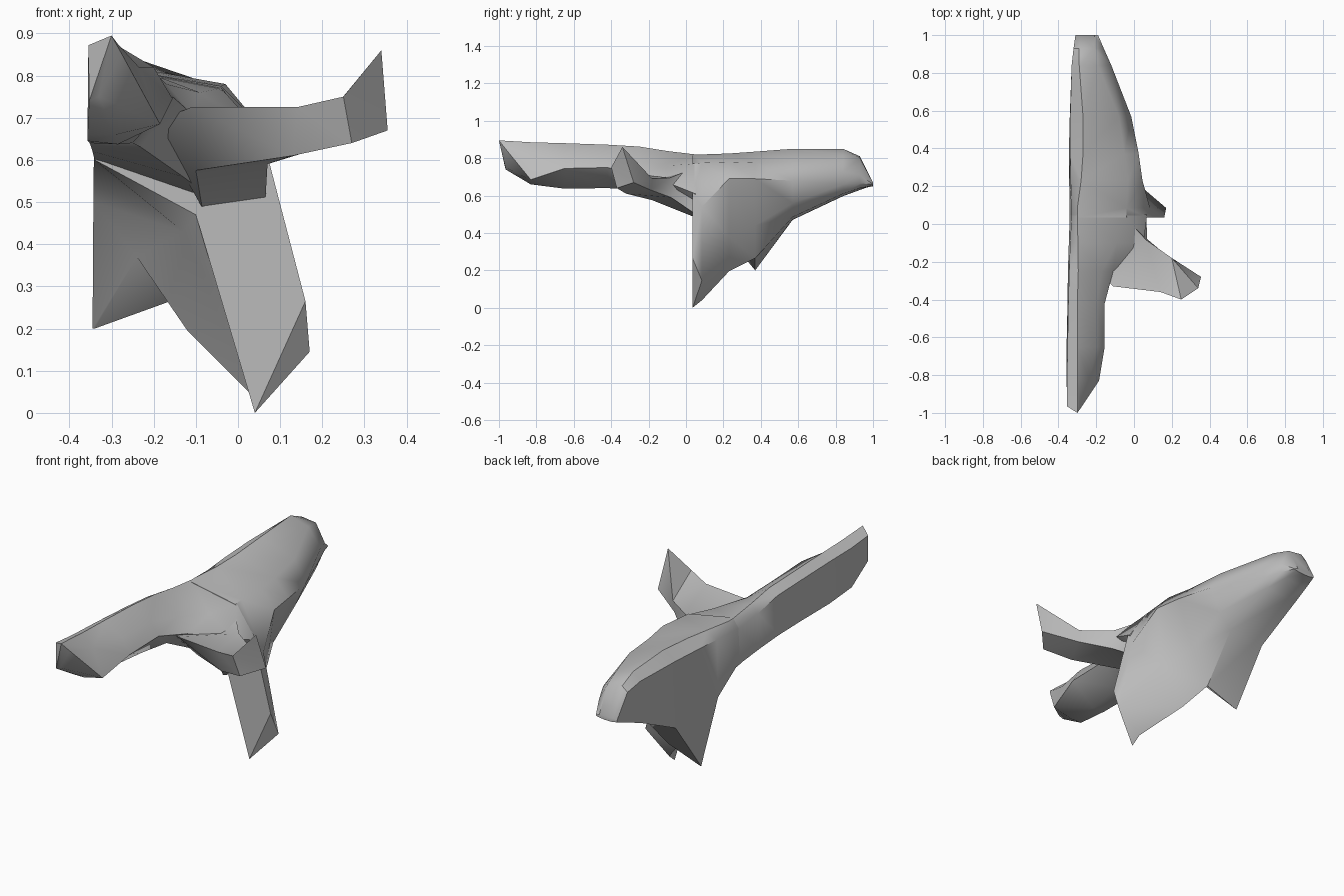
import bpy, bmesh

grey = bpy.data.materials.new("stone grey")
grey.diffuse_color = (0.5, 0.5, 0.5, 1)


def loft(name, rings, tip=None):
    """Skin rings of 3D points; close both ends, the first one to a tip if given."""
    bm = bmesh.new()
    rows = [[bm.verts.new(p) for p in ring] for ring in rings]
    n = len(rows[0])
    for a, b in zip(rows, rows[1:]):
        for i in range(n):
            j = (i + 1) % n
            bm.faces.new((a[i], a[j], b[j], b[i]))
    if tip:
        t = bm.verts.new(tip)
        for i in range(n):
            bm.faces.new((rows[0][i], rows[0][(i + 1) % n], t))
    else:
        bm.faces.new(rows[0])
    bm.faces.new(rows[-1])
    bmesh.ops.triangulate(bm, faces=bm.faces[:])
    bmesh.ops.recalc_face_normals(bm, faces=bm.faces[:])
    me = bpy.data.meshes.new(name)
    bm.to_mesh(me)
    bm.free()
    me.materials.append(grey)
    ob = bpy.data.objects.new(name, me)
    bpy.context.collection.objects.link(ob)
    bpy.ops.object.select_all(action='DESELECT')
    ob.select_set(True)
    bpy.context.view_layer.objects.active = ob
    bpy.ops.object.shade_smooth_by_angle(angle=0.7)
    return ob


def slices(table):
    """Turn {y: [(x, z), ...]} into rings of 3D points."""
    return [[(x, y, z) for x, z in pts] for y, pts in table.items()]


# rear ledge with its drooping leg: wall bottom, wall top, ridge, top, shoulder, side, foot, inner
loft("rear_ledge", slices({
    .035: [(-.34, .6), (-.33, .775), (-.3, .82), (-.04, .77), (.07, .61), (.16, .265), (.04, 0), (-.1, .47)],
    .085: [(-.342, .595), (-.33, .78), (-.3, .82), (-.04, .775), (.085, .54), (.17, .145), (.035, .04), (-.13, .43)],
    .23: [(-.343, .5), (-.335, .79), (-.28, .825), (-.03, .78), (.045, .69), (0, .38), (-.12, .195), (-.24, .37)],
    .37: [(-.345, .2), (-.338, .8), (-.27, .835), (-.05, .775), (.025, .69), (-.06, .44), (-.16, .265), (-.34, .2)],
    .57: [(-.34, .47), (-.338, .81), (-.27, .85), (-.08, .785), (-.015, .68), (-.07, .56), (-.14, .485), (-.29, .473)],
    .84: [(-.33, .597), (-.33, .81), (-.29, .85), (-.19, .82), (-.12, .73), (-.13, .66), (-.15, .61), (-.28, .6)],
    .93: [(-.32, .63), (-.32, .785), (-.29, .81), (-.21, .8), (-.16, .71), (-.165, .665), (-.19, .64), (-.28, .635)],
    1: [(-.31, .655), (-.31, .665), (-.29, .67), (-.21, .67), (-.19, .66), (-.2, .655), (-.24, .65), (-.28, .65)],
}))

# front arm: wall bottom, wall top, ridge, right upper, right tip, underside
loft("front_arm", slices({
    -.965: [(-.353, .74), (-.355, .872), (-.3, .893), (-.285, .875), (-.275, .85), (-.33, .75)],
    -.83: [(-.357, .66), (-.355, .86), (-.3, .885), (-.235, .82), (-.185, .685), (-.29, .66)],
    -.65: [(-.357, .645), (-.352, .855), (-.3, .88), (-.2, .82), (-.155, .745), (-.285, .637)],
    -.42: [(-.352, .64), (-.348, .845), (-.3, .872), (-.2, .81), (-.155, .75), (-.25, .64)],
    -.25: [(-.35, .635), (-.343, .835), (-.295, .862), (-.17, .78), (-.11, .71), (-.23, .63)],
    -.1: [(-.345, .62), (-.338, .8), (-.297, .838), (-.09, .76), (.05, .67), (-.13, .56)],
    .05: [(-.34, .6), (-.33, .775), (-.3, .82), (-.04, .77), (.07, .61), (-.05, .5)],
}), tip=(-.3, -1, .895))

# side branch: front top, back top, back bottom, front bottom
loft("side_branch", [
    [(-.2, -.25, .69), (-.06, .05, .75), (.065, .045, .505), (-.085, .04, .487)],
    [(-.11, -.33, .725), (.065, -.085, .695), (.07, -.08, .59), (-.1, -.18, .575)],
    [(.14, -.36, .725), (.2, -.18, .69), (.2, -.19, .63), (.13, -.32, .61)],
    [(.25, -.4, .75), (.34, -.34, .86), (.355, -.28, .67), (.27, -.37, .64)],
])
